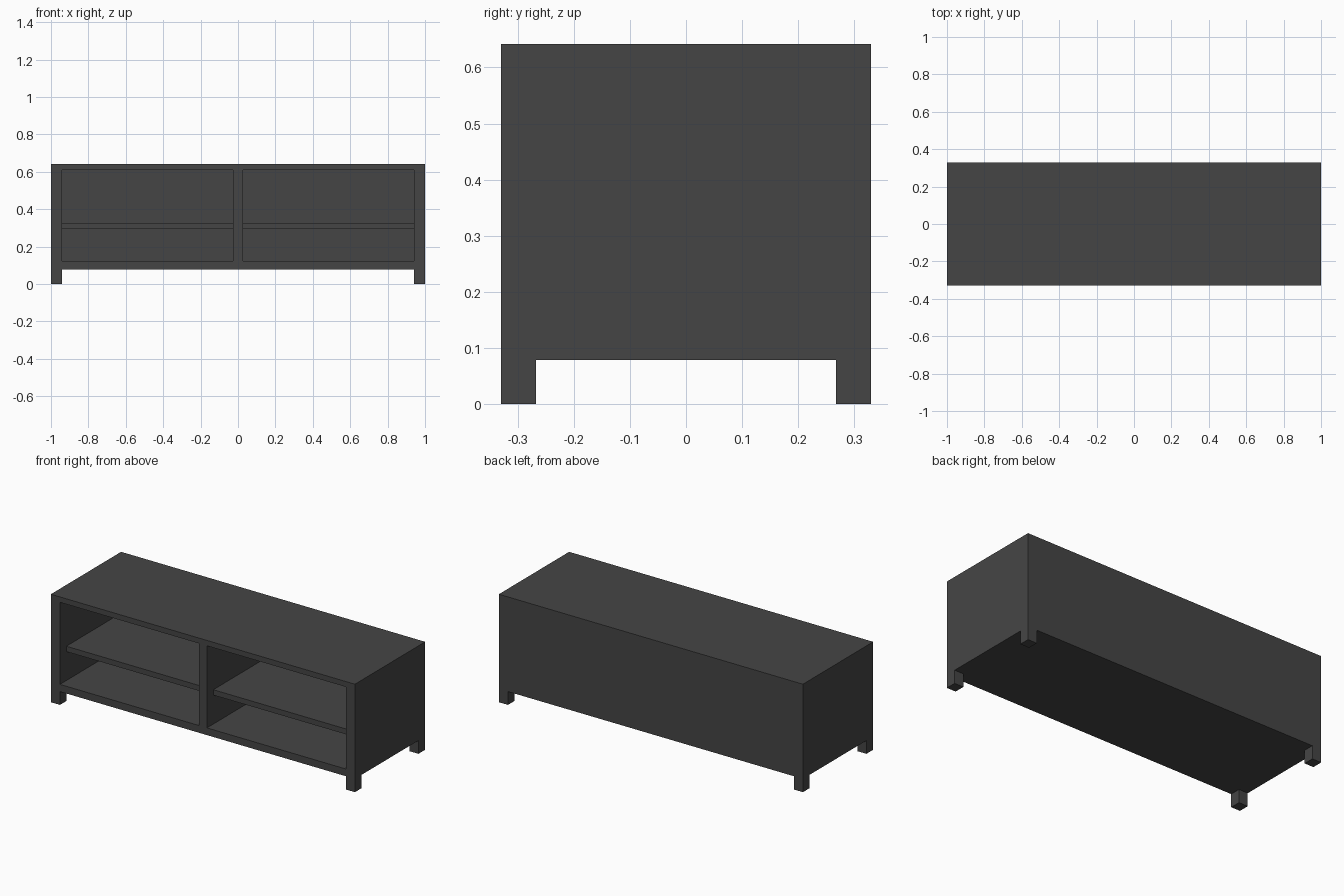
import bpy, bmesh
from mathutils import Matrix, Vector

cube = bpy.data.objects.get("Cube")
if cube:
    bpy.data.objects.remove(cube, do_unlink=True)

# Overall sizes
HALF_W, HALF_D = 1.0, 0.33
BASE, TOP = 0.079, 0.642
INNER, DIVIDER = 0.94, 0.027
FLOOR, CEILING = 0.122, 0.61
LEG_D, BACK = 0.063, 0.03

# Single dark finish
color = (0.06, 0.06, 0.06, 1.0)
finish = bpy.data.materials.new("charcoal_wood")
finish.use_nodes = True
finish.diffuse_color = color
bsdf = finish.node_tree.nodes["Principled BSDF"]
bsdf.inputs["Base Color"].default_value = color
bsdf.inputs["Roughness"].default_value = 0.7


def add_box(bm, x0, x1, y0, y1, z0, z1):
    size = Matrix.Diagonal((x1 - x0, y1 - y0, z1 - z0, 1))
    centre = Matrix.Translation(((x0 + x1) / 2, (y0 + y1) / 2, (z0 + z1) / 2))
    bmesh.ops.create_cube(bm, size=1, matrix=centre @ size)


def cut(bm, axis, value):
    point, normal = Vector(), Vector()
    point[axis], normal[axis] = value, 1
    geom = bm.verts[:] + bm.edges[:] + bm.faces[:]
    bmesh.ops.bisect_plane(bm, geom=geom, plane_co=point, plane_no=normal)


def push(bm, test, offset):
    faces = [f for f in bm.faces if test(f.normal, f.calc_center_median())]
    for f in bmesh.ops.extrude_discrete_faces(bm, faces=faces)["faces"]:
        bmesh.ops.translate(bm, verts=f.verts[:], vec=offset)


def finish_object(bm, name):
    mesh = bpy.data.meshes.new(name)
    bm.to_mesh(mesh)
    bm.free()
    mesh.materials.append(finish)
    obj = bpy.data.objects.new(name, mesh)
    bpy.context.collection.objects.link(obj)


# Cabinet body: one box, sliced where legs and compartments meet it
bm = bmesh.new()
add_box(bm, -HALF_W, HALF_W, -HALF_D, HALF_D, BASE, TOP)
for x in (-INNER, -DIVIDER, DIVIDER, INNER):
    cut(bm, 0, x)
for y in (LEG_D - HALF_D, HALF_D - LEG_D):
    cut(bm, 1, y)
for z in (FLOOR, CEILING):
    cut(bm, 2, z)
bm.normal_update()

# Two open compartments pushed in from the front
push(bm, lambda n, c: n.y < -0.9 and DIVIDER < abs(c.x) < INNER
     and FLOOR < c.z < CEILING, (0, 2 * HALF_D - BACK, 0))
bm.normal_update()

# Four legs pulled down from the bottom corners
push(bm, lambda n, c: n.z < -0.9 and c.z < BASE + 0.001 and abs(c.x) > INNER
     and abs(c.y) > HALF_D - LEG_D, (0, 0, -BASE))
bmesh.ops.remove_doubles(bm, verts=bm.verts[:], dist=0.0001)
bm.normal_update()
finish_object(bm, "cabinet_body")

# Recessed middle shelves
for side, name in ((-1, "right_shelf"), (1, "left_shelf")):
    x0, x1 = sorted((side * DIVIDER, side * INNER))
    bm = bmesh.new()
    add_box(bm, x0, x1, -HALF_D + 0.06, HALF_D - BACK, 0.294, 0.326)
    finish_object(bm, name)
